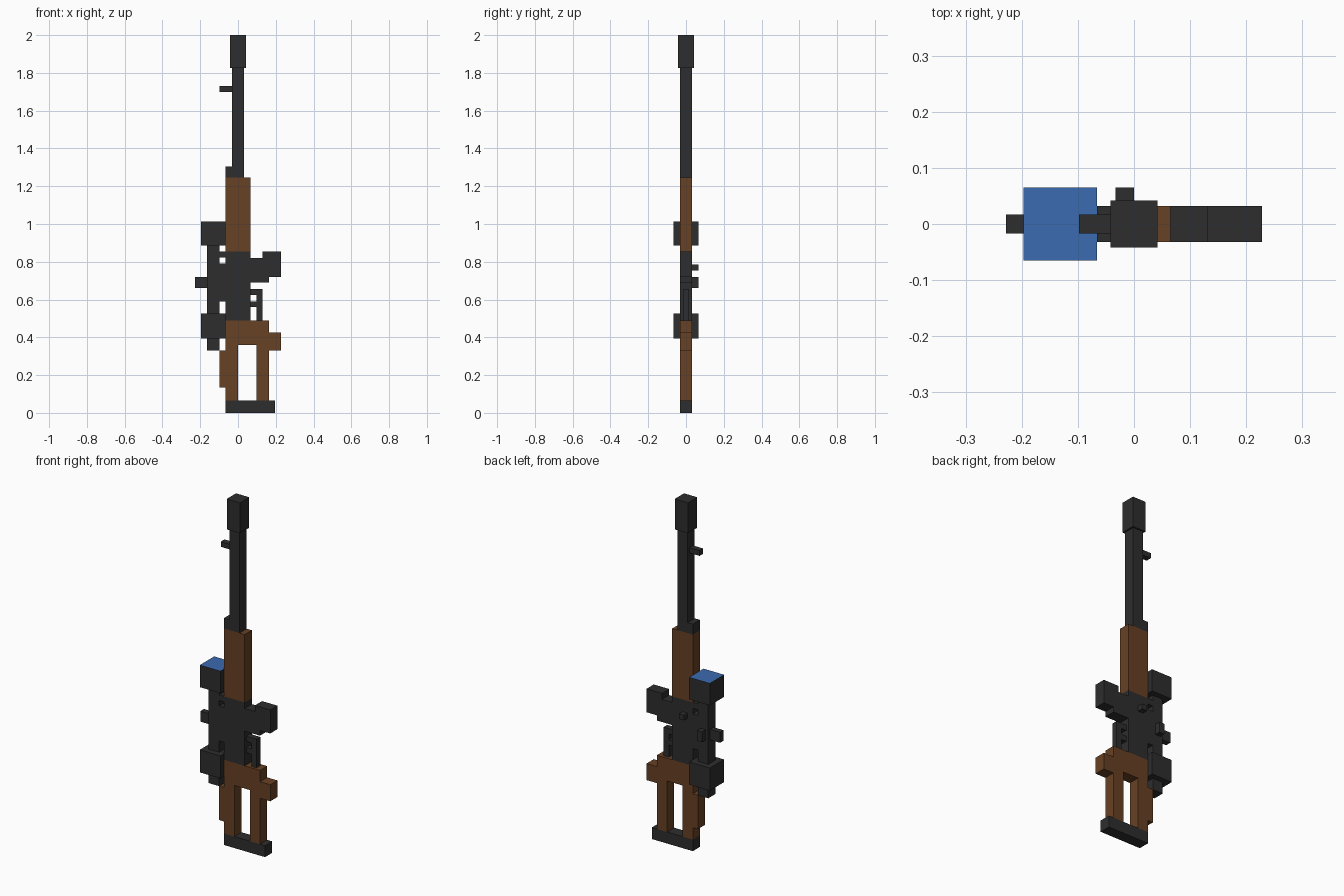
import bpy
import bmesh
from mathutils import Matrix, Vector

default = bpy.data.objects.get("Cube")
if default:
    bpy.data.objects.remove(default, do_unlink=True)


def make_material(name, rgb):
    mat = bpy.data.materials.new(name)
    mat.use_nodes = True
    color = (*rgb, 1.0)
    mat.diffuse_color = color
    bsdf = next(n for n in mat.node_tree.nodes if n.type == "BSDF_PRINCIPLED")
    bsdf.inputs["Base Color"].default_value = color
    return mat


METAL = make_material("dark metal", (0.027, 0.027, 0.027))
WOOD = make_material("brown wood", (0.137, 0.052, 0.017))
GLASS = make_material("blue glass", (0.045, 0.147, 0.44))

# Half thicknesses shared by most parts
BODY, THIN, WIDE = 0.0325, 0.0165, 0.065


def box(name, mat, x, z, y=BODY):
    """Block from x and z ranges; y is a half thickness or a range."""
    if not isinstance(y, tuple):
        y = (-y, y)
    ranges = (x, y, z)
    size = Vector([b - a for a, b in ranges])
    centre = Vector([(a + b) / 2 for a, b in ranges])
    bm = bmesh.new()
    bmesh.ops.create_cube(bm, size=1, matrix=Matrix.Translation(centre) @ Matrix.Diagonal(size).to_4x4())
    mesh = bpy.data.meshes.new(name)
    bm.to_mesh(mesh)
    bm.free()
    mesh.materials.append(mat)
    obj = bpy.data.objects.new(name, mesh)
    bpy.context.collection.objects.link(obj)
    return obj


# Barrel
box("muzzle", METAL, (-0.042, 0.042), (1.825, 2.0), 0.042)
box("barrel", METAL, (-0.0325, 0.0325), (1.245, 1.825))
box("barrel_base", METAL, (-0.066, -0.0325), (1.245, 1.305))
box("front_sight", METAL, (-0.098, -0.0325), (1.70, 1.73), THIN)

# Body
box("fore_end", WOOD, (-0.066, 0.065), (0.855, 1.245))
box("receiver", METAL, (-0.066, 0.065), (0.49, 0.855))
box("bolt_handle", METAL, (-0.033, 0.0), (0.755, 0.785), (BODY, WIDE))

# Magazine
box("magazine_neck", METAL, (0.065, 0.13), (0.72, 0.82))
box("magazine_lip", METAL, (0.065, 0.163), (0.69, 0.72))
box("magazine", METAL, (0.13, 0.228), (0.72, 0.855))

# Trigger and guard
box("guard_top", METAL, (0.065, 0.13), (0.625, 0.655), THIN)
box("guard_side", METAL, (0.098, 0.13), (0.49, 0.625), THIN)
box("trigger", METAL, (0.065, 0.098), (0.56, 0.59), THIN)

# Scope
box("scope_tube", METAL, (-0.164, -0.098), (0.33, 0.885))
box("scope_eyepiece", METAL, (-0.197, -0.066), (0.395, 0.525), WIDE)
objective = box("scope_objective", METAL, (-0.197, -0.066), (0.885, 1.012), WIDE)
box("scope_top_knob", METAL, (-0.228, -0.164), (0.66, 0.72), THIN)
box("scope_side_knob", METAL, (-0.148, -0.115), (0.66, 0.72), (BODY, WIDE))
box("scope_rear_mount", METAL, (-0.098, -0.066), (0.59, 0.79))
box("scope_front_mount", METAL, (-0.098, -0.066), (0.822, 0.855))

# Lens on the upward face of the objective
objective.data.materials.append(GLASS)
for face in objective.data.polygons:
    if face.normal.z > 0.5:
        face.material_index = 1

# Stock
box("stock_top", WOOD, (-0.066, 0.163), (0.36, 0.49))
box("stock_grip", WOOD, (0.163, 0.228), (0.33, 0.425))
for side, x in (("comb", (-0.066, 0.0)), ("lower", (0.098, 0.163))):
    box("stock_" + side + "_bar", WOOD, x, (0.066, 0.36))
box("cheek_rest", WOOD, (-0.098, -0.066), (0.135, 0.33))
box("butt_plate", METAL, (-0.066, 0.195), (0.0, 0.066))
